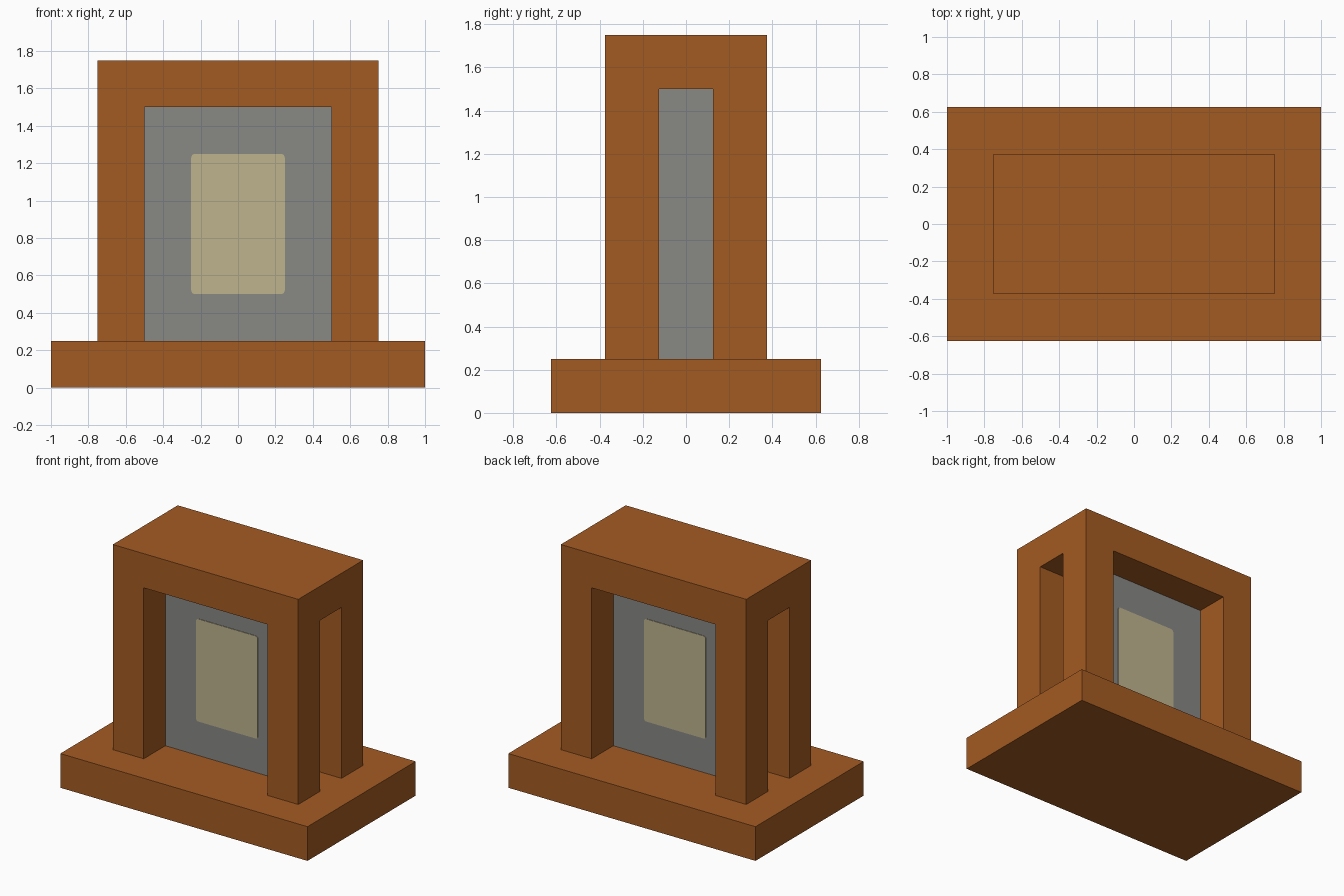
import bpy
import bmesh
from mathutils import Matrix, Vector

cube = bpy.data.objects.get("Cube")
if cube:
    bpy.data.objects.remove(cube, do_unlink=True)


def material(name, srgb):
    lin = [((c / 255 + 0.055) / 1.055) ** 2.4 for c in srgb]
    mat = bpy.data.materials.new(name)
    mat.use_nodes = True
    mat.diffuse_color = (*lin, 1)
    mat.node_tree.nodes["Principled BSDF"].inputs["Base Color"].default_value = (*lin, 1)
    return mat


def box(name, size, z0, z1, mat=None, y=0, round_corners=0):
    """Box centred on x, from z0 to z1; optionally rounds the edges along y."""
    bm = bmesh.new()
    bmesh.ops.create_cube(bm, size=1)
    bm.transform(Matrix.Translation((0, y, (z0 + z1) / 2))
                 @ Matrix.Diagonal(Vector((*size, z1 - z0, 1))))
    if round_corners:
        edges = [e for e in bm.edges
                 if abs(e.verts[0].co.y - e.verts[1].co.y) > 0.001]
        bmesh.ops.bevel(bm, geom=edges, offset=round_corners, segments=4,
                        profile=0.5, affect='EDGES')
    mesh = bpy.data.meshes.new(name)
    bm.to_mesh(mesh)
    bm.free()
    obj = bpy.data.objects.new(name, mesh)
    bpy.context.collection.objects.link(obj)
    if mat:
        mesh.materials.append(mat)
    return obj


brown = material("warm brown", (164, 91, 34))
grey = material("stone grey", (136, 136, 133))
cream = material("pale cream", (191, 179, 142))

# Base slab
box("base", (2, 1.25), 0, 0.25, brown)

# Frame: solid block with a wide tunnel front to back and a narrow one side to side
frame = box("frame", (1.5, 0.75), 0.25, 1.75, brown)
for name, size in (("front_opening_cutter", (1, 2)), ("side_opening_cutter", (3, 0.25))):
    cutter = box(name, size, 0, 1.5, brown)
    cutter.hide_render = True
    cutter.hide_viewport = True
    cutter.display_type = 'WIRE'
    cut = frame.modifiers.new(name, 'BOOLEAN')
    cut.operation = 'DIFFERENCE'
    cut.solver = 'EXACT'
    cut.object = cutter

# Core panel filling the crossing of the two tunnels
box("core_panel", (1, 0.25), 0.25, 1.5, grey)

# Rounded inlay plates on both broad faces of the core
for name, side in (("front_inlay", -1), ("back_inlay", 1)):
    box(name, (0.5, 0.006), 0.5, 1.25, cream, y=side * 0.126, round_corners=0.02)
